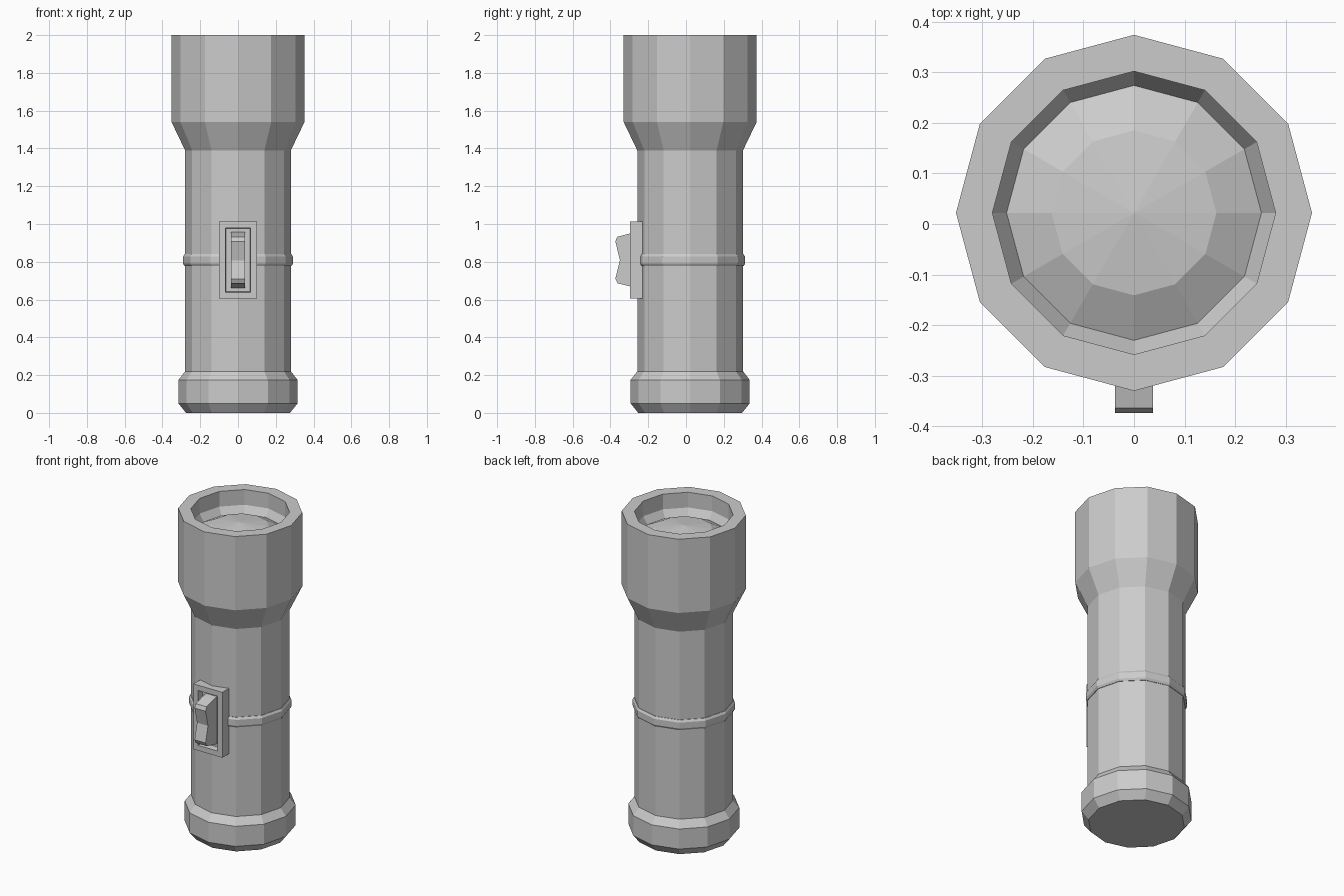
import bpy, bmesh
from math import sin, cos, pi

if "Cube" in bpy.data.objects:
    bpy.data.objects.remove(bpy.data.objects["Cube"])

AXIS_Y = 0.022   # the barrel sits slightly behind the origin
SIDES = 12


def finish(name, bm):
    bmesh.ops.recalc_face_normals(bm, faces=bm.faces)
    mesh = bpy.data.meshes.new(name)
    bm.to_mesh(mesh)
    bm.free()
    obj = bpy.data.objects.new(name, mesh)
    bpy.context.collection.objects.link(obj)
    return obj


def lathe(name, profile, closed=False):
    """Spin (radius, z) points around the barrel axis into flat facets."""
    bm = bmesh.new()
    rings = []
    for r, z in profile:
        if r == 0:
            rings.append([bm.verts.new((0, AXIS_Y, z))] * SIDES)
        else:
            rings.append([bm.verts.new((r * cos(2 * pi * i / SIDES),
                                        AXIS_Y + r * sin(2 * pi * i / SIDES), z))
                          for i in range(SIDES)])
    pairs = list(zip(rings, rings[1:]))
    if closed:
        pairs.append((rings[-1], rings[0]))
    for a, b in pairs:
        for i in range(SIDES):
            j = (i + 1) % SIDES
            quad = dict.fromkeys((a[i], a[j], b[j], b[i]))
            bm.faces.new(list(quad))
    return finish(name, bm)


# Tail cap, barrel, flared head and inner rim
lathe("flashlight_body", [(0, 0), (0.275, 0), (0.315, 0.05), (0.315, 0.175),
                          (0.28, 0.22), (0.28, 1.39), (0.352, 1.54), (0.352, 2.0),
                          (0.28, 2.0), (0.28, 1.905), (0.252, 1.86)])

# Domed glass
lathe("lens", [(0.252, 1.86), (0.163, 1.905), (0, 1.925)])

# Raised ring around the barrel
lathe("grip_band", [(0.275, 0.777), (0.283, 0.777), (0.291, 0.79), (0.291, 0.827),
                    (0.283, 0.84), (0.275, 0.84)], closed=True)

# Switch frame: box with a recessed front
bm = bmesh.new()
bmesh.ops.create_cube(bm, size=1)
bmesh.ops.scale(bm, vec=(0.2, 0.066, 0.408), verts=bm.verts)
bmesh.ops.translate(bm, vec=(0, -0.264, 0.809), verts=bm.verts)
front = min(bm.faces, key=lambda f: f.calc_center_median().y)
bmesh.ops.inset_region(bm, faces=[front], thickness=0.047)
bmesh.ops.inset_region(bm, faces=[front], thickness=0.006, depth=-0.036)
finish("switch_frame", bm)

# Rocker: side profile (y, z) extruded across x
rocker = [(-0.255, 0.958), (-0.297, 0.95), (-0.364, 0.932), (-0.374, 0.908),
          (-0.35, 0.808), (-0.374, 0.71), (-0.362, 0.686), (-0.297, 0.67), (-0.255, 0.66)]
bm = bmesh.new()
side = bm.faces.new([bm.verts.new((-0.038, y, z)) for y, z in rocker])
ext = bmesh.ops.extrude_face_region(bm, geom=[side], use_keep_orig=True)
bmesh.ops.translate(bm, vec=(0.076, 0, 0),
                    verts=[v for v in ext["geom"] if isinstance(v, bmesh.types.BMVert)])
finish("switch_rocker", bm)
